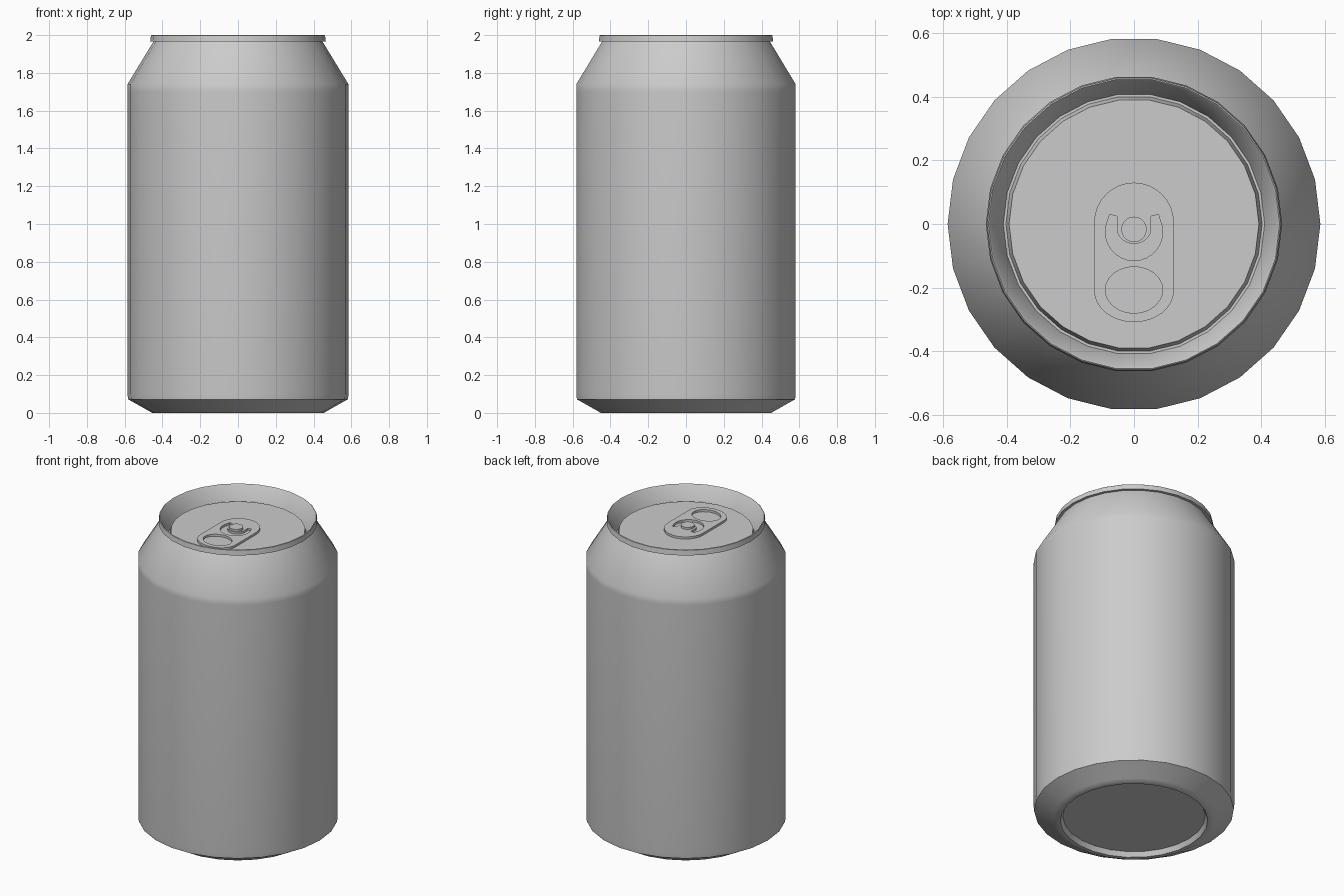
import bpy, bmesh, math

if "Cube" in bpy.data.objects:
    bpy.data.objects.remove(bpy.data.objects["Cube"])

SIDES = 26
LID_Z = 1.915


def lathe(name, profile, cap_start=False, cap_end=False):
    bm = bmesh.new()
    rings = []
    for r, z in profile:
        rings.append([bm.verts.new((r * math.cos(2 * math.pi * i / SIDES),
                                    r * math.sin(2 * math.pi * i / SIDES), z))
                      for i in range(SIDES)])
    for a, b in zip(rings, rings[1:]):
        for i in range(SIDES):
            j = (i + 1) % SIDES
            bm.faces.new((a[i], a[j], b[j], b[i]))
    if cap_start:
        bm.faces.new(rings[0][::-1])
    if cap_end:
        bm.faces.new(rings[-1])
    bmesh.ops.recalc_face_normals(bm, faces=bm.faces[:])
    mesh = bpy.data.meshes.new(name)
    bm.to_mesh(mesh)
    bm.free()
    obj = bpy.data.objects.new(name, mesh)
    bpy.context.collection.objects.link(obj)
    return smooth(obj)


def select(obj):
    bpy.ops.object.select_all(action='DESELECT')
    obj.select_set(True)
    bpy.context.view_layer.objects.active = obj


def smooth(obj, deg=36):
    select(obj)
    bpy.ops.object.shade_smooth_by_angle(angle=math.radians(deg))
    return obj


def arc(cx, cy, rx, ry, start, end, n):
    pts = []
    for i in range(n + 1):
        t = math.radians(start + (end - start) * i / n)
        pts.append((cx + rx * math.cos(t), cy + ry * math.sin(t)))
    return pts


def plate(name, outlines, z, half):
    # flat plate from closed outlines; inner outlines become holes
    cu = bpy.data.curves.new(name, 'CURVE')
    cu.dimensions = '2D'
    cu.fill_mode = 'BOTH'
    cu.extrude = half
    for pts in outlines:
        sp = cu.splines.new('POLY')
        sp.points.add(len(pts) - 1)
        for p, (x, y) in zip(sp.points, pts):
            p.co = (x, y, 0, 1)
        sp.use_cyclic_u = True
    obj = bpy.data.objects.new(name, cu)
    bpy.context.collection.objects.link(obj)
    obj.location.z = z
    select(obj)
    bpy.ops.object.convert(target='MESH')
    return smooth(bpy.context.object)


# Can shell: recessed base, body, neck, rolled rim, groove and lid
lathe("can_body", [
    (0.415, 0.03), (0.43, 0.0), (0.455, 0.0), (0.475, 0.012),
    (0.582, 0.072), (0.585, 0.10), (0.585, 1.70), (0.585, 1.74),
    (0.448, 1.965), (0.465, 1.965), (0.461, 1.997), (0.457, 2.0),
    (0.452, 1.995), (0.41, 1.87), (0.402, 1.87), (0.392, LID_Z),
], cap_start=True, cap_end=True)

# Pull tab with finger hole and C-shaped slot
outer = arc(0, 0.005, 0.125, 0.125, 0, 180, 16) + \
    arc(0, -0.21, 0.125, 0.098, 180, 360, 16)
finger_hole = arc(0, -0.207, 0.09, 0.073, 0, 345, 23)
slot = arc(0, -0.025, 0.09, 0.09, 142, 398, 20)
slot[0], slot[-1] = (-0.077, 0.03), (0.077, 0.03)
slot += [(0.053, 0.024)] + arc(0, -0.017, 0.053, 0.045, 0, -180, 12) + \
    [(-0.053, 0.024)]
plate("pull_tab", [outer, finger_hole, slot], LID_Z + 0.007, 0.007)

# Rivet holding the tab
bpy.ops.mesh.primitive_cylinder_add(vertices=20, radius=0.04, depth=0.03,
                                    location=(0, -0.017, LID_Z + 0.012))
rivet = bpy.context.object
rivet.name = "rivet"
smooth(rivet)
